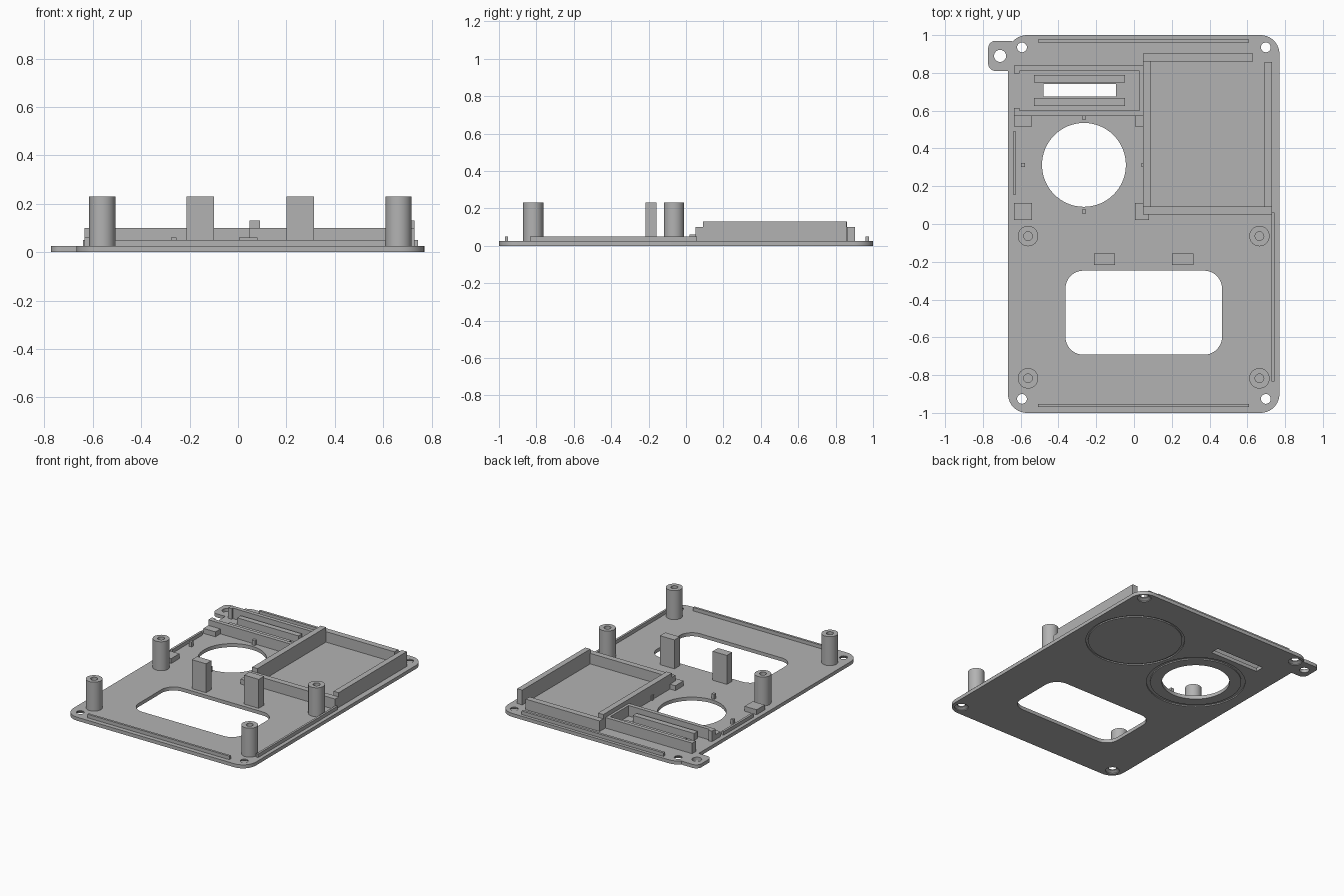
import bpy, bmesh
from math import pi, cos, sin
from mathutils import Vector

default = bpy.data.objects.get("Cube")
if default:
    bpy.data.objects.remove(default)

GREY = (0.45, 0.45, 0.45, 1)
mat = bpy.data.materials.new("plain grey plastic")
mat.use_nodes = True
mat.diffuse_color = GREY
bsdf = mat.node_tree.nodes["Principled BSDF"]
bsdf.inputs["Base Color"].default_value = GREY
bsdf.inputs["Roughness"].default_value = 0.6

PLATE = 0.025   # plate thickness
SINK = 0.015    # parts start slightly inside the plate


def finish(name, bm):
    bmesh.ops.recalc_face_normals(bm, faces=bm.faces)
    me = bpy.data.meshes.new(name)
    bm.to_mesh(me)
    bm.free()
    me.materials.append(mat)
    ob = bpy.data.objects.new(name, me)
    bpy.context.collection.objects.link(ob)
    return ob


def slab(name, x0, x1, y0, y1, z1, z0=SINK, r=0.0, n=10):
    """Box with optionally rounded upright corners."""
    bm = bmesh.new()
    pts = []
    corners = [(x1 - r, y1 - r), (x0 + r, y1 - r), (x0 + r, y0 + r), (x1 - r, y0 + r)]
    for q, (cx, cy) in enumerate(corners):
        for i in range(n + 1 if r else 1):
            a = pi / 2 * (q + i / n)
            pts.append((cx + r * cos(a), cy + r * sin(a), z0))
    face = bm.faces.new([bm.verts.new(p) for p in pts])
    top = bmesh.ops.extrude_face_region(bm, geom=[face])["geom"]
    verts = [v for v in top if isinstance(v, bmesh.types.BMVert)]
    bmesh.ops.translate(bm, verts=verts, vec=(0, 0, z1 - z0))
    return finish(name, bm)


def lathe(name, x, y, profile, closed=False, steps=32):
    """Turn a (radius, height) profile around an upright axis."""
    bm = bmesh.new()
    vs = [bm.verts.new((x + r, y, z)) for r, z in profile]
    pairs = list(zip(vs, vs[1:])) + ([(vs[-1], vs[0])] if closed else [])
    edges = [bm.edges.new(p) for p in pairs]
    bmesh.ops.spin(bm, geom=vs + edges, cent=Vector((x, y, 0)), axis=(0, 0, 1),
                   angle=2 * pi, steps=steps)
    bmesh.ops.remove_doubles(bm, verts=bm.verts, dist=1e-5)
    return finish(name, bm)


def boolean(target, cutter, operation="DIFFERENCE"):
    mod = target.modifiers.new("cut", "BOOLEAN")
    mod.operation = operation
    mod.solver = "EXACT"
    mod.object = cutter
    graph = bpy.context.evaluated_depsgraph_get()
    me = bpy.data.meshes.new_from_object(target.evaluated_get(graph))
    target.modifiers.clear()
    target.data = me
    bpy.data.objects.remove(cutter)


def smooth(ob):
    bpy.ops.object.select_all(action="DESELECT")
    ob.select_set(True)
    bpy.context.view_layer.objects.active = ob
    bpy.ops.object.shade_smooth_by_angle(angle=pi / 6)


# Base plate with strap tab
plate = slab("base_plate", -0.667, 0.77, -1, 1, PLATE, 0, r=0.1)
tab = slab("strap_tab", -0.772, -0.62, 0.81, 0.97, PLATE, 0, r=0.04)
boolean(plate, tab, "UNION")

# Window, slider slot and round opening
LOW, HIGH = -0.05, 0.08
boolean(plate, slab("window_cutter", -0.363, 0.466, -0.692, -0.247, HIGH, LOW, r=0.095))
boolean(plate, slab("slot_cutter", -0.479, -0.095, 0.676, 0.74, HIGH, LOW))


def hole(x, y, r, steps=32):
    boolean(plate, lathe("hole_cutter", x, y,
                         [(0, LOW), (r, LOW), (r, HIGH), (0, HIGH)], steps=steps))


HOLE = (-0.265, 0.313)
hole(*HOLE, 0.222, steps=64)
hole(-0.709, 0.89, 0.032)

# Countersunk screw holes
for x in (-0.593, 0.698):
    for y in (-0.926, 0.935):
        boolean(plate, lathe("screw_cutter", x, y,
                             [(0, LOW), (0.045, LOW), (0.045, 0.006), (0.026, 0.018),
                              (0.026, HIGH), (0, HIGH)]))

# Ring grooves on the underside
for (x, y), inner in ((HOLE, 0.298), ((0.389, 0.476), 0.308)):
    boolean(plate, lathe("groove_cutter", x, y,
                         [(inner, LOW), (0.323, LOW), (0.323, 0.008), (inner, 0.008)],
                         closed=True, steps=64))
smooth(plate)

# Thin locating ribs along the edges
RIB = 0.05
slab("back_rib", -0.508, 0.61, 0.96, 0.978, RIB)
slab("front_rib", -0.508, 0.61, -0.968, -0.952, RIB)
slab("left_rib", 0.728, 0.743, -0.835, 0.06, RIB)
slab("right_rib", -0.64, -0.624, 0.157, 0.49, RIB)

# Battery compartment walls
LOWER, TALL = 0.1, 0.13
slab("battery_front_wall", 0.048, 0.73, 0.05, 0.092, LOWER)
slab("battery_back_wall", 0.048, 0.63, 0.86, 0.903, LOWER)
slab("battery_inner_wall", 0.048, 0.09, 0.09, 0.862, TALL)
slab("battery_outer_wall", 0.69, 0.73, 0.09, 0.857, TALL)

# Slider compartment: walls with hooked ends, and two rails
slab("slider_back_wall", -0.635, 0.05, 0.81, 0.838, LOWER)
slab("slider_front_wall", -0.635, 0.05, 0.573, 0.602, LOWER)
slab("slider_end_wall", 0.03, 0.05, 0.59, 0.82, LOWER)
slab("slider_back_hook", -0.635, -0.607, 0.797, 0.836, LOWER)
slab("slider_front_hook", -0.635, -0.607, 0.576, 0.615, LOWER)
slab("slider_back_rail", -0.53, -0.048, 0.748, 0.788, 0.075)
slab("slider_front_rail", -0.53, -0.048, 0.626, 0.666, 0.075)

# Pads and small clips around the round opening
PAD = 0.06
for side, x0, x1 in (("right", -0.635, -0.54), ("left", 0.005, 0.08)):
    slab("back_pad_" + side, x0, x1, 0.517, 0.58, PAD)
    slab("front_pad_" + side, x0, x1, 0.02, 0.112, PAD)
for i, (dx, dy) in enumerate(((0, 0.25), (0, -0.247), (-0.323, 0), (0.316, 0))):
    x, y = HOLE[0] + dx, HOLE[1] + dy
    slab("clip_%d" % (i + 1), x - 0.011, x + 0.011, y - 0.011, y + 0.011, PAD)

# Hollow screw posts
TOP = 0.231
for side, x in (("right", -0.561), ("left", 0.664)):
    for end, y in (("front", -0.817), ("middle", -0.064)):
        smooth(lathe("post_%s_%s" % (end, side), x, y,
                     [(0, SINK), (0.054, SINK), (0.054, TOP), (0.023, TOP),
                      (0.023, 0.05), (0, 0.05)]))

# Upright support blocks behind the window
slab("support_block_right", -0.212, -0.1, -0.217, -0.157, TOP)
slab("support_block_left", 0.201, 0.315, -0.217, -0.157, TOP)
